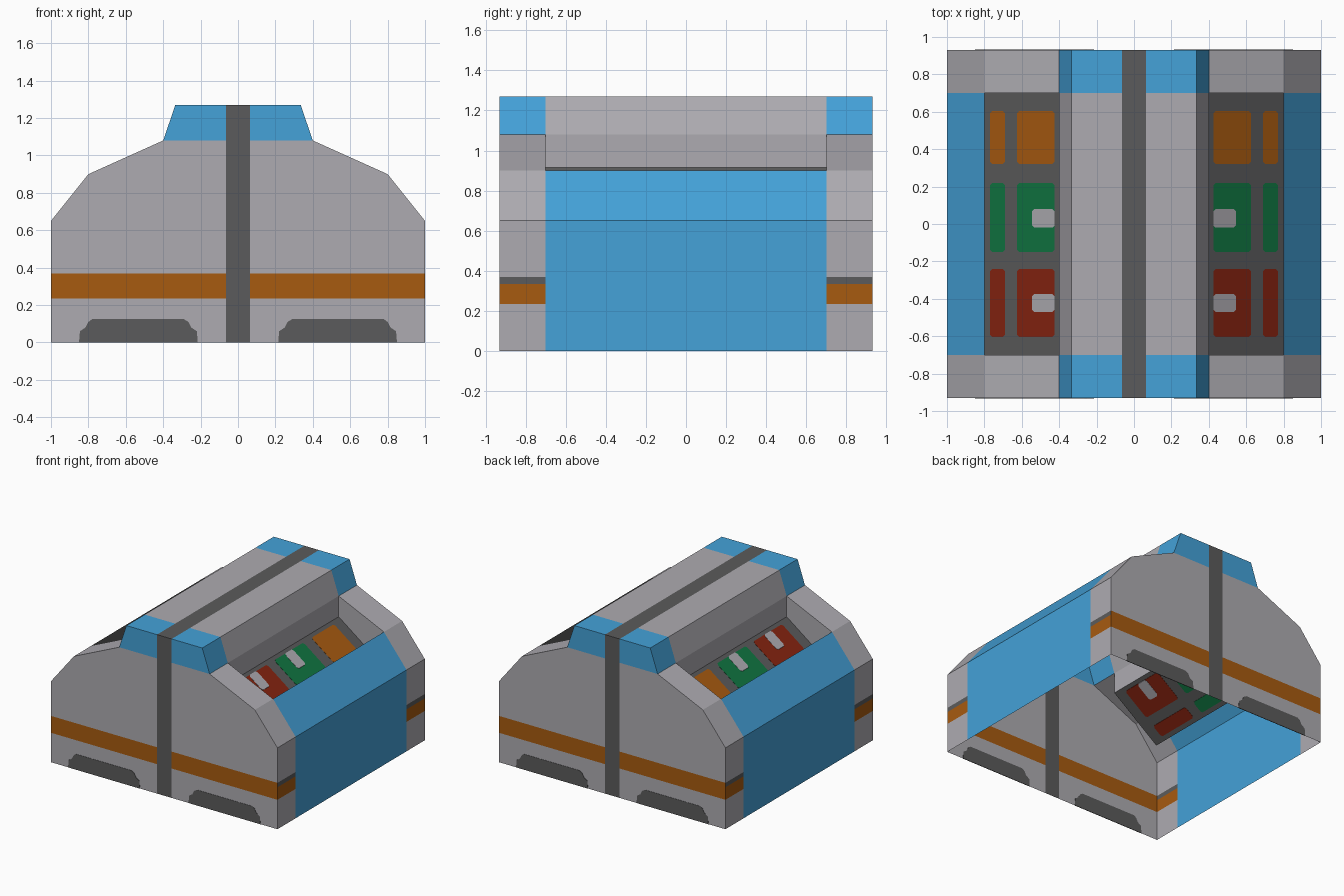
import bpy, bmesh
from mathutils import Vector

if "Cube" in bpy.data.objects:
    bpy.data.objects.remove(bpy.data.objects["Cube"])

# Colours
COLOURS = {
    "light_grey": (0.42, 0.41, 0.44),
    "dark_grey": (0.105, 0.105, 0.106),
    "sky_blue": (0.058, 0.36, 0.69),
    "burnt_orange": (0.39, 0.104, 0.005),
    "signal_green": (0.005, 0.18, 0.053),
    "deep_red": (0.24, 0.017, 0.005),
}
NAMES = list(COLOURS)
MATS = []
for name, rgb in COLOURS.items():
    m = bpy.data.materials.new(name)
    m.use_nodes = True
    m.diffuse_color = (*rgb, 1)
    m.node_tree.nodes["Principled BSDF"].inputs["Base Color"].default_value = (*rgb, 1)
    MATS.append(m)


def finish(bm, name, rule):
    """Turn a bmesh into an object and colour its faces with rule(face)."""
    bmesh.ops.recalc_face_normals(bm, faces=bm.faces)
    for f in bm.faces:
        f.material_index = NAMES.index(rule(f))
    mesh = bpy.data.meshes.new(name)
    bm.to_mesh(mesh)
    bm.free()
    for m in MATS:
        mesh.materials.append(m)
    ob = bpy.data.objects.new(name, mesh)
    bpy.context.collection.objects.link(ob)
    return ob


def face(bm, pts):
    return bm.faces.new([bm.verts.new(p) for p in pts])


def plate(bm, pts, axis, half):
    """Thin prism centred on the polygon pts, thickened along axis."""
    off = Vector(axis) * half
    f = face(bm, [Vector(p) - off for p in pts])
    ext = bmesh.ops.extrude_face_region(bm, geom=[f], use_keep_orig=True)["geom"]
    bmesh.ops.translate(bm, vec=off * 2, verts=[v for v in ext if isinstance(v, bmesh.types.BMVert)])


# Half outlines (x, z), from the base to the roof centre
END_Y, MID_Y, STRIP = 0.93, 0.7, 0.065
BASE, SHOULDER, LIP, STEP, ROOF = (1, 0), (1, 0.65), (0.8, 0.9), (0.4, 1.08), (0.335, 1.27)
TRAY_LOW, TRAY_TOP = (0.8, 0.62), (0.4, 0.915)
END = [BASE, SHOULDER, LIP, STEP, ROOF, (0, ROOF[1])]
MIDDLE = [BASE, SHOULDER, LIP, TRAY_LOW, TRAY_TOP, STEP, ROOF, (0, ROOF[1])]


def sweep(bm, outline, y0, y1):
    for s in (1, -1):
        for (xa, za), (xb, zb) in zip(outline, outline[1:]):
            face(bm, [(s * xa, y0, za), (s * xa, y1, za), (s * xb, y1, zb), (s * xb, y0, zb)])


# Open-bottomed shell
bm = bmesh.new()
sweep(bm, MIDDLE, -MID_Y, MID_Y)
for t in (1, -1):
    sweep(bm, END, t * MID_Y, t * END_Y)
    for half in ([BASE, SHOULDER, LIP, STEP, (0, STEP[1]), (0, 0)],
                 [STEP, ROOF, (0, ROOF[1]), (0, STEP[1])]):
        for s in (1, -1):
            face(bm, [(s * x, t * END_Y, z) for x, z in half])
    # end walls of the two trays
    for s in (1, -1):
        face(bm, [(s * x, t * MID_Y, z) for x, z in (LIP, STEP, TRAY_TOP, TRAY_LOW)])
bmesh.ops.remove_doubles(bm, verts=bm.verts, dist=0.0005)

# Cut lines for the painted bands
cuts = [((s * STRIP, 0, 0), (1, 0, 0)) for s in (1, -1)]
cuts += [((0, 0, z), (0, 0, 1)) for z in (0.235, 0.335, 0.37)]
for co, no in cuts:
    bmesh.ops.bisect_plane(bm, geom=bm.verts[:] + bm.edges[:] + bm.faces[:],
                           plane_co=co, plane_no=no, dist=0.0001)


def shell_colour(f):
    c = f.calc_center_median()
    x, y, z = abs(c.x), abs(c.y), c.z
    if x < STRIP:
        return "dark_grey"
    if y < MID_Y - 0.01:
        if x > 0.81:
            return "sky_blue"
        return "dark_grey" if x > 0.41 else "light_grey"
    if y < MID_Y + 0.01:
        return "light_grey"
    if z > STEP[1]:
        return "sky_blue"
    if 0.235 < z < 0.37 and (y > 0.92 or z < 0.335):
        return "burnt_orange"
    if 0.335 < z < 0.37:
        return "dark_grey"
    return "light_grey"


finish(bm, "shell", shell_colour)

# Dark base vents on both ends
VENT = [(0.215, 0), (0.22, 0.06), (0.25, 0.08), (0.265, 0.11), (0.29, 0.125),
        (0.78, 0.125), (0.8, 0.11), (0.815, 0.08), (0.845, 0.06), (0.85, 0)]
bm = bmesh.new()
for t in (1, -1):
    for s in (1, -1):
        plate(bm, [(s * x, t * END_Y, z) for x, z in VENT], (0, 1, 0), 0.002)
finish(bm, "base_vents", lambda f: "dark_grey")


# Coloured pads on the sloping trays
def tray_z(x):
    k = (x - TRAY_TOP[0]) / (TRAY_LOW[0] - TRAY_TOP[0])
    return TRAY_TOP[1] + k * (TRAY_LOW[1] - TRAY_TOP[1])


def tray_pads(name, colour, rects, half):
    bm = bmesh.new()
    for s in (1, -1):
        for x0, x1, y0, y1 in rects:
            r = 0.012
            pts = [(x0 + r, y0), (x1 - r, y0), (x1, y0 + r), (x1, y1 - r),
                   (x1 - r, y1), (x0 + r, y1), (x0, y1 - r), (x0, y0 + r)]
            plate(bm, [(s * x, y, tray_z(x)) for x, y in pts], (0, 0, 1), half)
    finish(bm, name, lambda f: colour)


for name, colour, y0, y1 in (("rear_pads", "burnt_orange", 0.32, 0.605),
                             ("middle_pads", "signal_green", -0.15, 0.22),
                             ("front_pads", "deep_red", -0.605, -0.24)):
    tray_pads(name, colour, [(0.425, 0.625, y0, y1), (0.69, 0.77, y0, y1)], 0.002)
tray_pads("pad_tabs", "light_grey", [(0.425, 0.545, -0.02, 0.08), (0.425, 0.545, -0.47, -0.375)], 0.004)
